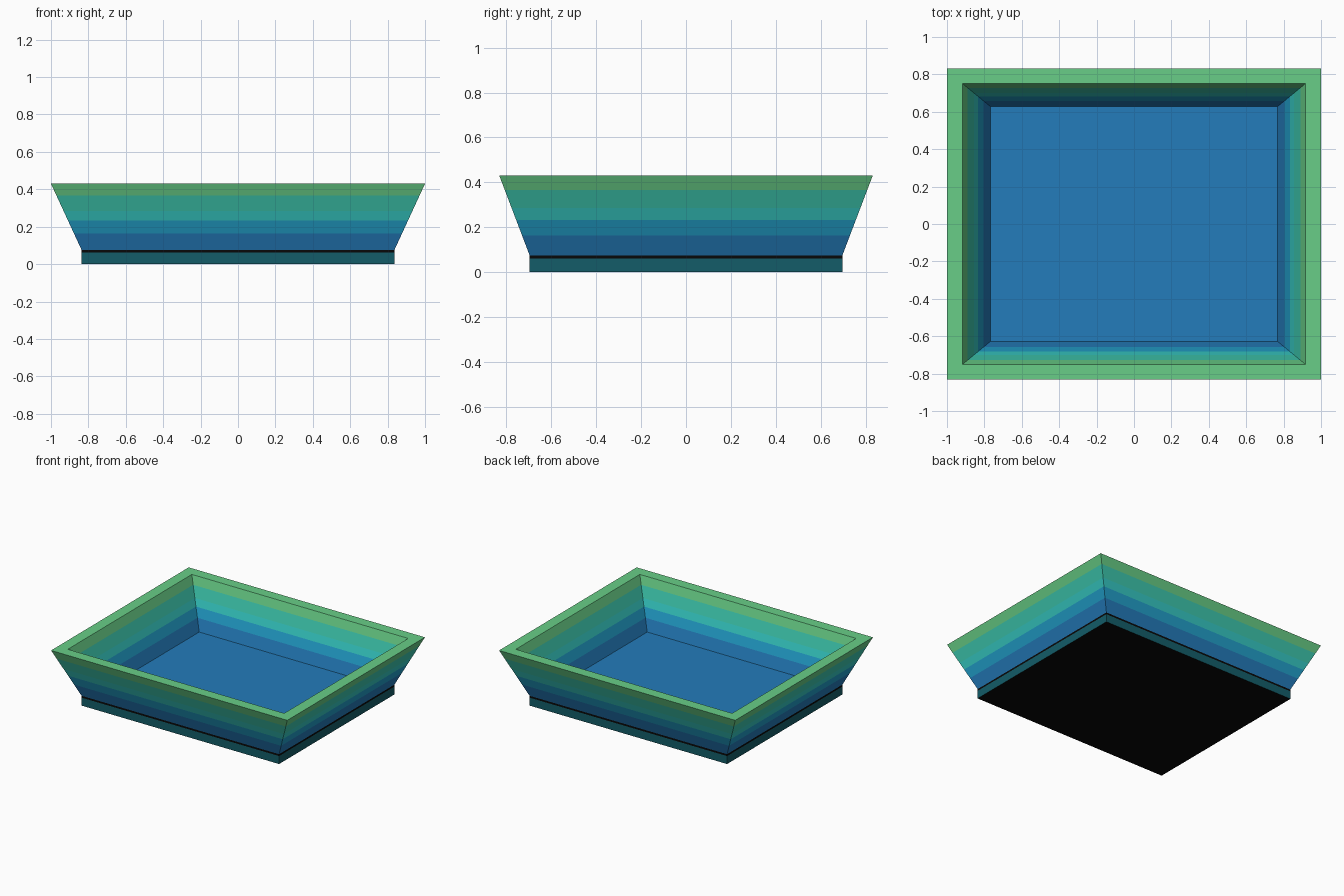
import bpy, bmesh

if "Cube" in bpy.data.objects:
    bpy.data.objects.remove(bpy.data.objects["Cube"])


def material(name, r, g, b):
    lin = lambda c: (c / 255 / 12.92) if c < 11 else ((c / 255 + 0.055) / 1.055) ** 2.4
    m = bpy.data.materials.new(name)
    m.diffuse_color = (lin(r), lin(g), lin(b), 1)
    m.use_nodes = True
    m.node_tree.nodes["Principled BSDF"].inputs["Base Color"].default_value = m.diffuse_color
    return m


MATS = [
    material("deep_blue", 36, 124, 187),
    material("bright_blue", 34, 160, 203),
    material("turquoise", 54, 202, 196),
    material("sea_green", 61, 200, 174),
    material("light_green", 104, 206, 135),
    material("dark_teal", 19, 92, 104),
    material("black", 7, 7, 7),
]


def loft(name, sections, mats, cap_first=None, cap_last=None):
    """Stack rectangular sections (half x, half y, z); one material per band."""
    bm = bmesh.new()
    rings = [[bm.verts.new((sx * hx, sy * hy, z))
              for sx, sy in ((-1, -1), (1, -1), (1, 1), (-1, 1))]
             for hx, hy, z in sections]
    for a, b, mi in zip(rings, rings[1:], mats):
        for i in range(4):
            j = (i + 1) % 4
            bm.faces.new((a[i], a[j], b[j], b[i])).material_index = mi
    if cap_first is not None:
        bm.faces.new(rings[0][::-1]).material_index = cap_first
    if cap_last is not None:
        bm.faces.new(rings[-1]).material_index = cap_last
    me = bpy.data.meshes.new(name)
    bm.to_mesh(me)
    bm.free()
    for m in MATS:
        me.materials.append(m)
    ob = bpy.data.objects.new(name, me)
    bpy.context.collection.objects.link(ob)
    return ob


Z0, Z1 = 0.075, 0.43
LEVELS = [Z0, 0.163, 0.232, 0.285, 0.366, Z1]   # glaze colour boundaries


def wall(bottom, top):
    out = []
    for z in LEVELS:
        t = (z - Z0) / (Z1 - Z0)
        out.append((bottom[0] + (top[0] - bottom[0]) * t,
                    bottom[1] + (top[1] - bottom[1]) * t, z))
    return out


# Flared tray: outer wall, flat rim, inner wall, floor
outer = wall((0.836, 0.697), (1.0, 0.832))
inner = wall((0.768, 0.628), (0.916, 0.75))
loft("flared_tray", outer + inner[::-1],
     [0, 1, 2, 3, 4, 4, 4, 3, 2, 1, 0], cap_last=0)

# Straight foot with a black seam band and black underside
loft("foot", [(0.836, 0.697, 0), (0.836, 0.697, 0.061), (0.836, 0.697, Z0)],
     [5, 6], cap_first=6)
